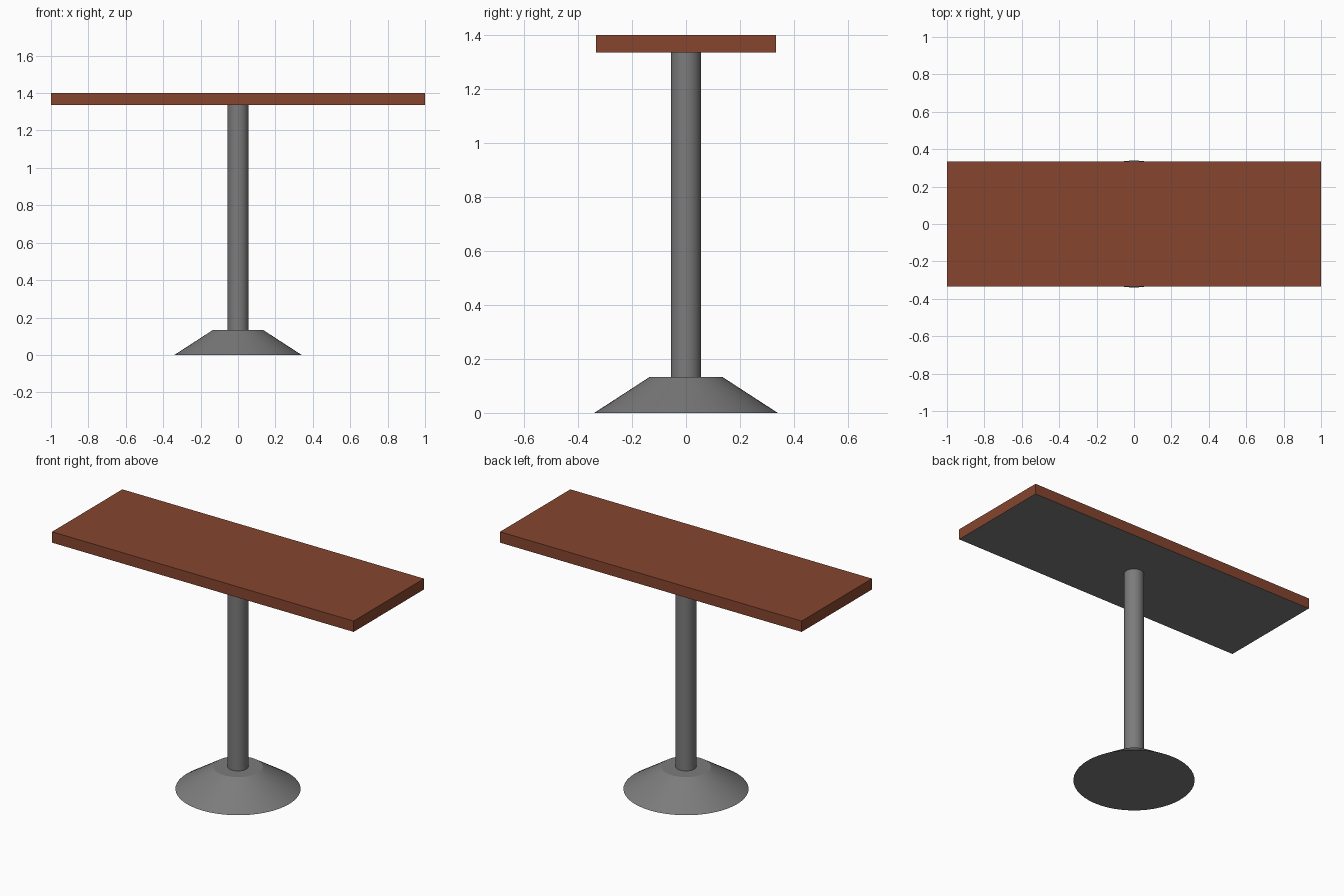
import bpy

if "Cube" in bpy.data.objects:
    bpy.data.objects.remove(bpy.data.objects["Cube"])


def material(name, color):
    mat = bpy.data.materials.new(name)
    mat.diffuse_color = (*color, 1)
    mat.use_nodes = True
    mat.node_tree.nodes["Principled BSDF"].inputs["Base Color"].default_value = mat.diffuse_color
    return mat


def round_part(name, r_bottom, r_top, z0, z1):
    bpy.ops.mesh.primitive_cone_add(
        vertices=48, radius1=r_bottom, radius2=r_top,
        depth=z1 - z0, location=(0, 0, (z0 + z1) / 2))
    obj = bpy.context.object
    obj.name = name
    obj.data.materials.append(metal)
    bpy.ops.object.shade_smooth_by_angle()
    return obj


wood = material("wood", (0.24, 0.06, 0.028))
metal = material("metal", (0.2, 0.2, 0.2))

BASE_TOP, TOP_BOTTOM, HEIGHT = 0.133, 1.335, 1.40

# Flared foot and central post
round_part("base", 0.34, 0.135, 0, BASE_TOP)
round_part("post", 0.056, 0.056, BASE_TOP, TOP_BOTTOM)

# Wooden table top with a grey underside
bpy.ops.mesh.primitive_cube_add(size=1, location=(0, 0, (TOP_BOTTOM + HEIGHT) / 2))
top = bpy.context.object
top.name = "table_top"
top.scale = (2, 0.666, HEIGHT - TOP_BOTTOM)
bpy.ops.object.transform_apply(location=False, rotation=False, scale=True)
top.data.materials.append(wood)
top.data.materials.append(metal)
for face in top.data.polygons:
    if face.normal.z < -0.5:
        face.material_index = 1
